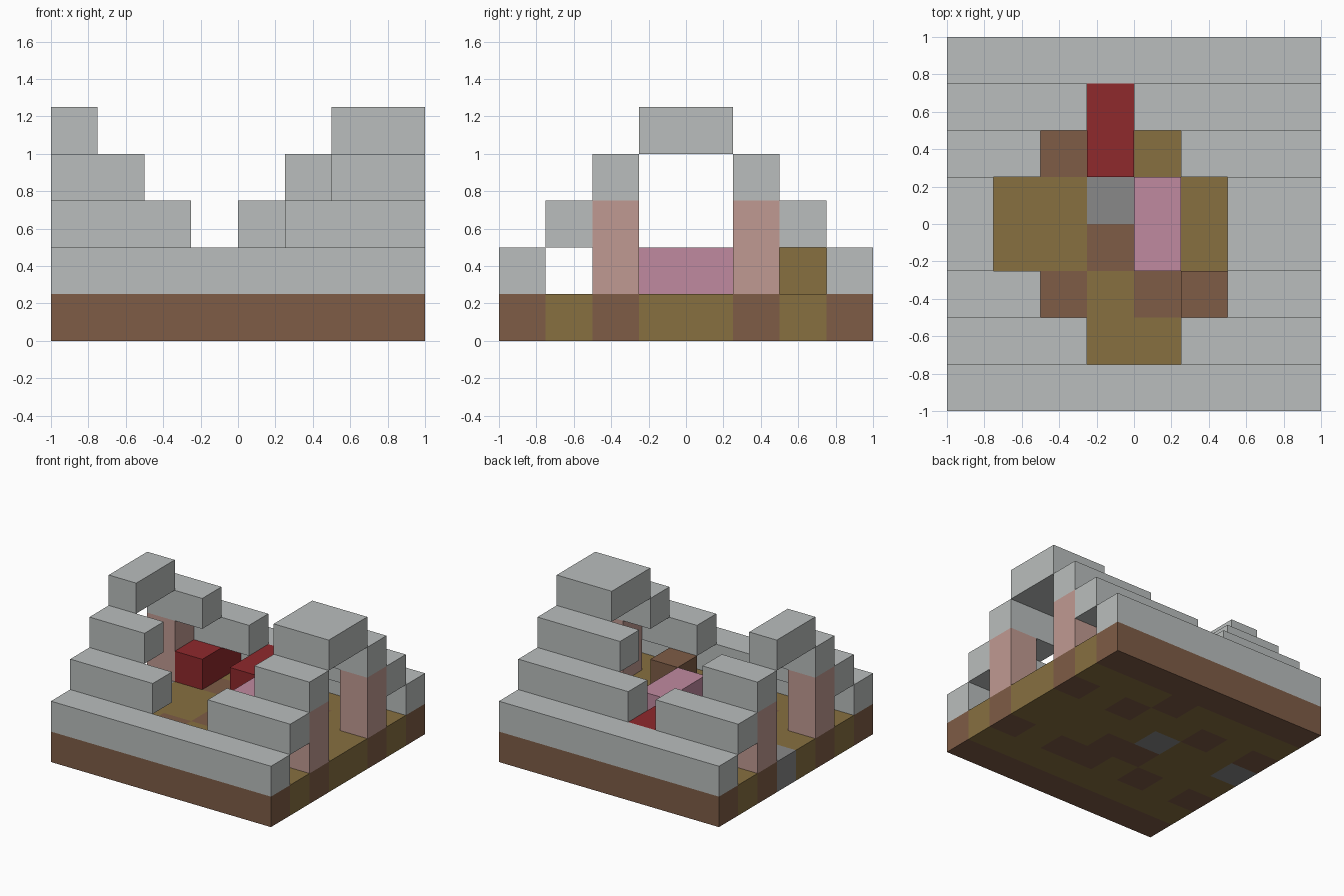
import bpy
import bmesh
from math import floor
from mathutils import Vector

CELL = 0.25
HALF = 4  # cells from the centre to each edge

cube = bpy.data.objects.get("Cube")
if cube:
    bpy.data.objects.remove(cube, do_unlink=True)


def linear(channel):
    c = channel / 255
    return c / 12.92 if c <= 0.04045 else ((c + 0.055) / 1.055) ** 2.4


def material(name, *rgb):
    mat = bpy.data.materials.new(name)
    mat.use_nodes = True
    colour = [linear(c) for c in rgb] + [1]
    mat.diffuse_color = colour
    mat.node_tree.nodes["Principled BSDF"].inputs["Base Color"].default_value = colour
    return mat


stone = material("roof_grey", 186, 190, 189)
brown = material("dark_wood", 126, 92, 70)
olive = material("plank_wood", 135, 112, 64)
slate = material("slate_grey", 136, 136, 136)
beige = material("post_beige", 192, 154, 146)
red = material("red", 143, 41, 44)
pink = material("pink", 192, 138, 160)


def add_object(name, bm, mats):
    mesh = bpy.data.meshes.new(name)
    bmesh.ops.recalc_face_normals(bm, faces=bm.faces)
    bm.to_mesh(mesh)
    bm.free()
    for mat in mats:
        mesh.materials.append(mat)
    obj = bpy.data.objects.new(name, mesh)
    bpy.context.collection.objects.link(obj)


def block(name, mat, x, y, z):
    """Box spanning (start, end) cell ranges on each axis."""
    bm = bmesh.new()
    bmesh.ops.create_cube(bm, size=1)
    for v in bm.verts:
        for i, (lo, hi) in enumerate((x, y, z)):
            v.co[i] = (lo if v.co[i] < 0 else hi) * CELL
        v.co.x -= HALF * CELL
        v.co.y -= HALF * CELL
    add_object(name, bm, [mat])


# Floor slab: one tile per letter, back row first
TILES = [
    "BBBBBBBB",
    "....B...",
    "B.B..B.B",
    "S..S....",
    "...BB...",
    "B.B.BB.B",
    "........",
    "BBBBBBBB",
][::-1]
bm = bmesh.new()
bmesh.ops.create_grid(bm, x_segments=8, y_segments=8, size=HALF * CELL)
extruded = bmesh.ops.extrude_face_region(bm, geom=bm.faces[:], use_keep_orig=True)
top = [g for g in extruded["geom"] if isinstance(g, bmesh.types.BMVert)]
bmesh.ops.translate(bm, verts=top, vec=Vector((0, 0, CELL)))
bmesh.ops.recalc_face_normals(bm, faces=bm.faces)
for f in bm.faces:
    p = (f.calc_center_median() - f.normal * 0.05) / CELL
    f.material_index = ".BS".index(TILES[floor(p.y) + HALF][floor(p.x) + HALF])
add_object("floor_slab", bm, [olive, brown, slate])

# Stepped roof: rows (y range), height, and the broken gap (x range)
block("front_eave", stone, (0, 8), (0, 1), (1, 2))
block("back_eave", stone, (0, 8), (7, 8), (1, 2))
for name, y, z, gap in [
    ("front_lower_roof", (1, 2), 2, (3, 5)),
    ("back_lower_roof", (6, 7), 2, (3, 4)),
    ("front_upper_roof", (2, 3), 3, (2, 6)),
    ("back_upper_roof", (5, 6), 3, (2, 5)),
    ("roof_ridge", (3, 5), 4, (1, 6)),
]:
    block(name + "_right", stone, (0, gap[0]), y, (z, z + 1))
    block(name + "_left", stone, (gap[1], 8), y, (z, z + 1))

# Corner posts
for side, x in (("right", 0), ("left", 7)):
    for end, y in (("front", 2), ("back", 5)):
        block(f"{end}_{side}_post", beige, (x, x + 1), (y, y + 1), (1, 3))

# Furniture
block("red_bed_right", red, (1, 2), (5, 7), (1, 2))
block("red_bed_middle", red, (3, 4), (5, 7), (1, 2))
block("pink_bed", pink, (4, 5), (3, 5), (1, 2))
block("brown_chest", brown, (5, 6), (2, 3), (1, 2))
block("plank_cabinet", olive, (4, 5), (6, 7), (1, 2))
